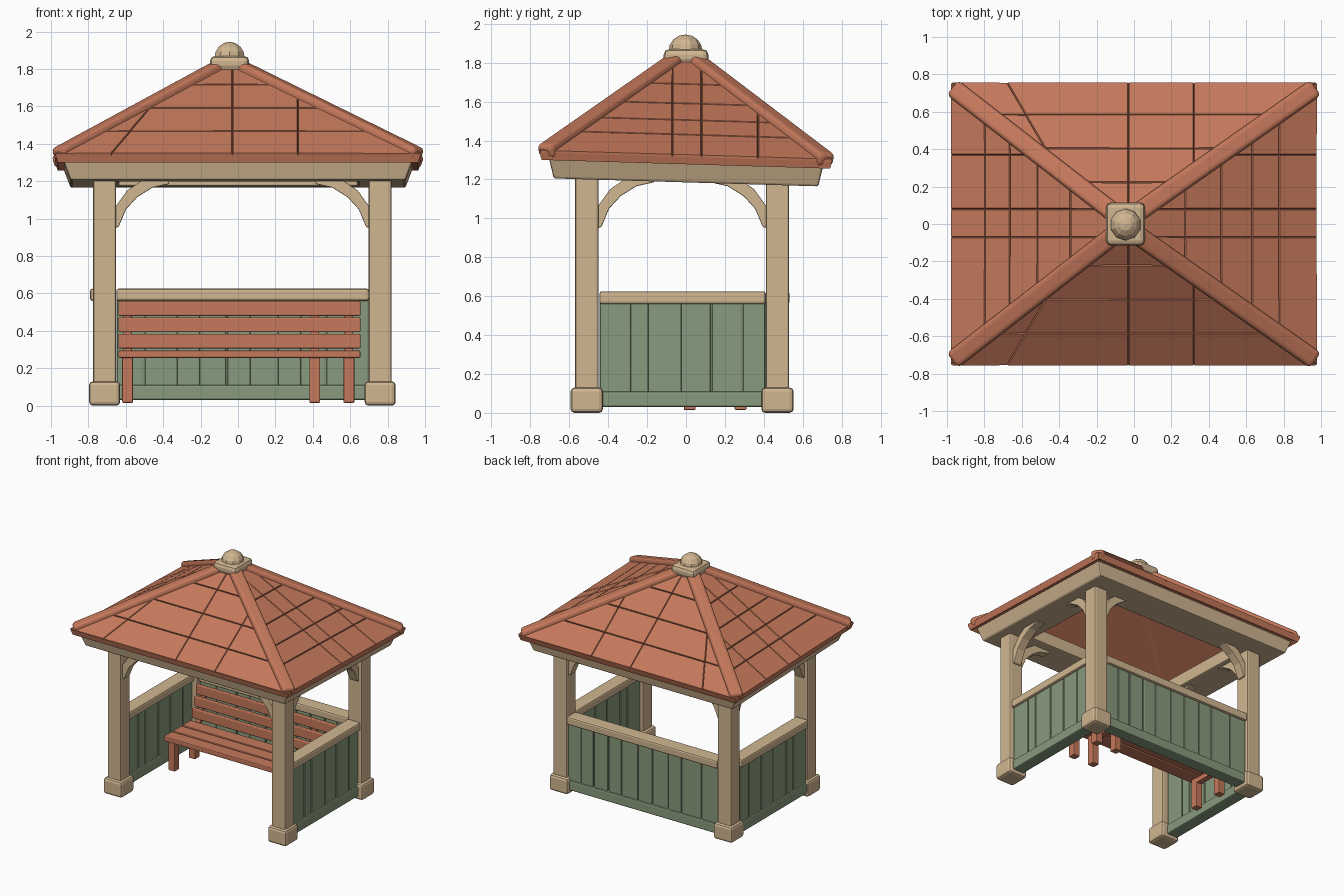
import bpy, bmesh, math
from mathutils import Vector, Matrix

if "Cube" in bpy.data.objects:
    bpy.data.objects.remove(bpy.data.objects["Cube"])


def mat(name, c):
    m = bpy.data.materials.new(name)
    m.diffuse_color = (*c, 1)
    m.use_nodes = True
    m.node_tree.nodes["Principled BSDF"].inputs["Base Color"].default_value = m.diffuse_color
    return m


TERRA = mat("terracotta", (0.56, 0.19, 0.105))
BEIGE = mat("beige_wood", (0.64, 0.47, 0.285))
GREEN = mat("sage_green", (0.25, 0.325, 0.205))
# the roof leans very slightly down towards the back
TILT = Matrix(((1, 0, 0, 0), (0, 1, 0, 0), (0, -0.03, 1, 0), (0, 0, 0, 1)))


def finish(bm, name, material, bevel=0.01, tilt=False, segments=2):
    if tilt:
        bm.transform(TILT)
    me = bpy.data.meshes.new(name)
    bm.to_mesh(me)
    bm.free()
    me.materials.append(material)
    ob = bpy.data.objects.new(name, me)
    bpy.context.collection.objects.link(ob)
    if bevel:
        b = ob.modifiers.new("bevel", "BEVEL")
        b.width, b.segments, b.limit_method = bevel, segments, 'ANGLE'
    return ob


def box(name, x, y, z, material, bevel=0.008, tilt=False):
    bm = bmesh.new()
    bmesh.ops.create_cube(bm, size=1)
    for v in bm.verts:
        v.co = Vector([(a + b) / 2 + c * (b - a) for (a, b), c in zip((x, y, z), v.co)])
    return finish(bm, name, material, bevel, tilt)


def beam(name, a, b, w, h, material, bevel=0.01, tilt=False):
    a, b = Vector(a), Vector(b)
    d = (b - a).normalized()
    side = d.cross(Vector((0, 0, 1))).normalized()
    up = side.cross(d)
    bm = bmesh.new()
    bmesh.ops.create_cube(bm, size=1)
    for v in bm.verts:
        c = v.co.copy()
        v.co = (a + b) / 2 + d * c.x * (b - a).length + side * c.y * w + up * c.z * h
    return finish(bm, name, material, bevel, tilt, 3)


# ---- posts, footings and curved braces
PX, PY = (-0.713, 0.76), (-0.51, 0.47)
ARC = [(0, .95), (.02, .955), (.06, 1.05), (.12, 1.115), (.2, 1.165), (.29, 1.185),
       (.29, 1.22), (.16, 1.215), (.065, 1.15), (0, 1.06)]


def brace(name, px, py, dx, dy):
    bm = bmesh.new()
    t = 0.035
    vs = [bm.verts.new((px + dx * (u + .055) + dy * t, py + dy * (u + .055) + dx * t, z)) for u, z in ARC]
    f = bm.faces.new(vs)
    r = bmesh.ops.extrude_face_region(bm, geom=[f])
    bmesh.ops.translate(bm, vec=(-dy * 2 * t, -dx * 2 * t, 0),
                        verts=[v for v in r["geom"] if isinstance(v, bmesh.types.BMVert)])
    bmesh.ops.recalc_face_normals(bm, faces=bm.faces)
    finish(bm, name, BEIGE, 0.005)


for i, x in enumerate(PX):
    for j, y in enumerate(PY):
        box("post", (x - .061, x + .061), (y - .06, y + .06), (.08, 1.22), BEIGE, .012)
        box("post_footing", (x - .083, x + .083), (y - .083, y + .083), (0, .13), BEIGE, .02)
        brace("brace_across", x, y, 1 - 2 * i, 0)
        brace("brace_along", x, y, 0, 1 - 2 * j)

# ---- eaves frame: a mitred ring with sloped outer sides
bm = bmesh.new()
loops = []
for hx, hy, z in ((.935, .705, 1.29), (.895, .68, 1.185), (.64, .40, 1.185), (.64, .40, 1.29)):
    loops.append([bm.verts.new((sx * hx, sy * hy, z)) for sx, sy in ((-1, -1), (1, -1), (1, 1), (-1, 1))])
for k in range(4):
    A, B = loops[k], loops[(k + 1) % 4]
    for n in range(4):
        m = (n + 1) % 4
        bm.faces.new((A[n], A[m], B[m], B[n]))
bmesh.ops.recalc_face_normals(bm, faces=bm.faces)
finish(bm, "eaves_frame", BEIGE, .01, True)

# ---- roof shell and raised tiles
CX = -0.045
low = [Vector((sx * .975, sy * .752, 1.315)) for sx, sy in ((-1, -1), (1, -1), (1, 1), (-1, 1))]
top = [Vector((CX + sx * .07, sy * .07, 1.805)) for sx, sy in ((-1, -1), (1, -1), (1, 1), (-1, 1))]
bm = bmesh.new()
L = [bm.verts.new(p) for p in low]
T = [bm.verts.new(p) for p in top]
for n in range(4):
    m = (n + 1) % 4
    bm.faces.new((L[n], L[m], T[m], T[n]))
bm.faces.new(T)
shell = finish(bm, "roof_shell", TERRA, 0, True)
s = shell.modifiers.new("thickness", "SOLIDIFY")
s.thickness, s.offset = 0.04, -1

X, Y, Z = Vector((1, 0, 0)), Vector((0, 1, 0)), Vector((0, 0, 1))
LONG = [((0, 0, z), Z) for z in (1.44, 1.57, 1.70)] + [
    ((-.03, 0, 0), X), ((.32, 0, 0), X), ((-.69, -.75, 1.3), Vector((1, 0, -.8)))]
SHORT = [((0, 0, z), Z) for z in (1.42, 1.495, 1.58, 1.68)] + [
    ((0, y, 0), Y) for y in (-.07, .08, .37)]
for n in range(4):
    m = (n + 1) % 4
    bm = bmesh.new()
    bm.faces.new([bm.verts.new(p) for p in (low[n], low[m], top[m], top[n])])
    for co, no in (LONG, SHORT)[n % 2]:
        bmesh.ops.bisect_plane(bm, geom=bm.verts[:] + bm.edges[:] + bm.faces[:],
                               plane_co=co, plane_no=no)
    bmesh.ops.inset_individual(bm, faces=bm.faces[:], thickness=.006, depth=.012,
                               use_even_offset=False)
    finish(bm, "roof_tiles", TERRA, 0, True)

# ---- hip ridges
for sx in (-1, 1):
    for sy in (-1, 1):
        beam("hip_ridge", (sx * .965, sy * .725, 1.318), (CX + sx * .05, sy * .05, 1.81),
             .10, .075, TERRA, .025, True)

# ---- finial: cushion block and faceted dome
box("finial_block", (CX - .105, CX + .105), (-.115, .115), (1.79, 1.87), BEIGE, .028)
bm = bmesh.new()
bmesh.ops.create_uvsphere(bm, u_segments=10, v_segments=8, radius=1)
bm.transform(Matrix.Translation((CX, -.003, 1.86)) @ Matrix.Diagonal((.085, .087, .085, 1)))
finish(bm, "finial_dome", BEIGE, 0)


# ---- half-height plank walls: sill, core, planks and cap rail
def wall(name, cuts, c, along_x):
    def part(n, a, b, t, z, material, bevel):
        run, across = (a, b), (c - t / 2, c + t / 2)
        x, y = (run, across) if along_x else (across, run)
        box(name + n, x, y, z, material, bevel)
    a, b = cuts[0], cuts[-1]
    part("_sill", a, b, .10, (.03, .11), GREEN, .01)
    part("_core", a, b, .055, (.08, .58), GREEN, 0)
    part("_cap_rail", a, b, .115, (.56, .625), BEIGE, .012)
    for p, q in zip(cuts, cuts[1:]):
        part("_plank", p + .004, q - .004, .075, (.10, .57), GREEN, .006)


side_cuts = [-.445, -.28, -.19, -.02, .13, .29, .41]
wall("left_wall", side_cuts, -.733, False)
wall("right_wall", side_cuts, .757, False)
wall("back_wall", [-.65, -.50, -.32, -.20, -.06, .07, .22, .34, .47, .58, .70], .475, True)

# ---- bench: seat slats, leaning back slats, legs and supports
BX = (-.64, .655)
for k in range(3):
    y = -.04 + k * .12
    box("seat_slat", BX, (y, y + .108), (.255, .295), TERRA, .008)
for k in range(3):
    z, y = .305 + k * .087, .335 + k * .025
    beam("back_slat", (BX[0], y, z + .04), (BX[1], y, z + .04), .03, .078, TERRA, .007)
for x in (-.59, .41, .593):
    for y in (.02, .28):
        box("bench_leg", (x - .029, x + .029), (y - .03, y + .03), (.015, .26), TERRA, .006)
    box("bench_rail", (x - .025, x + .025), (-.01, .33), (.215, .257), TERRA, .005)
    beam("back_support", (x, .325, .23), (x, .418, .54), .045, .03, TERRA, .005)
